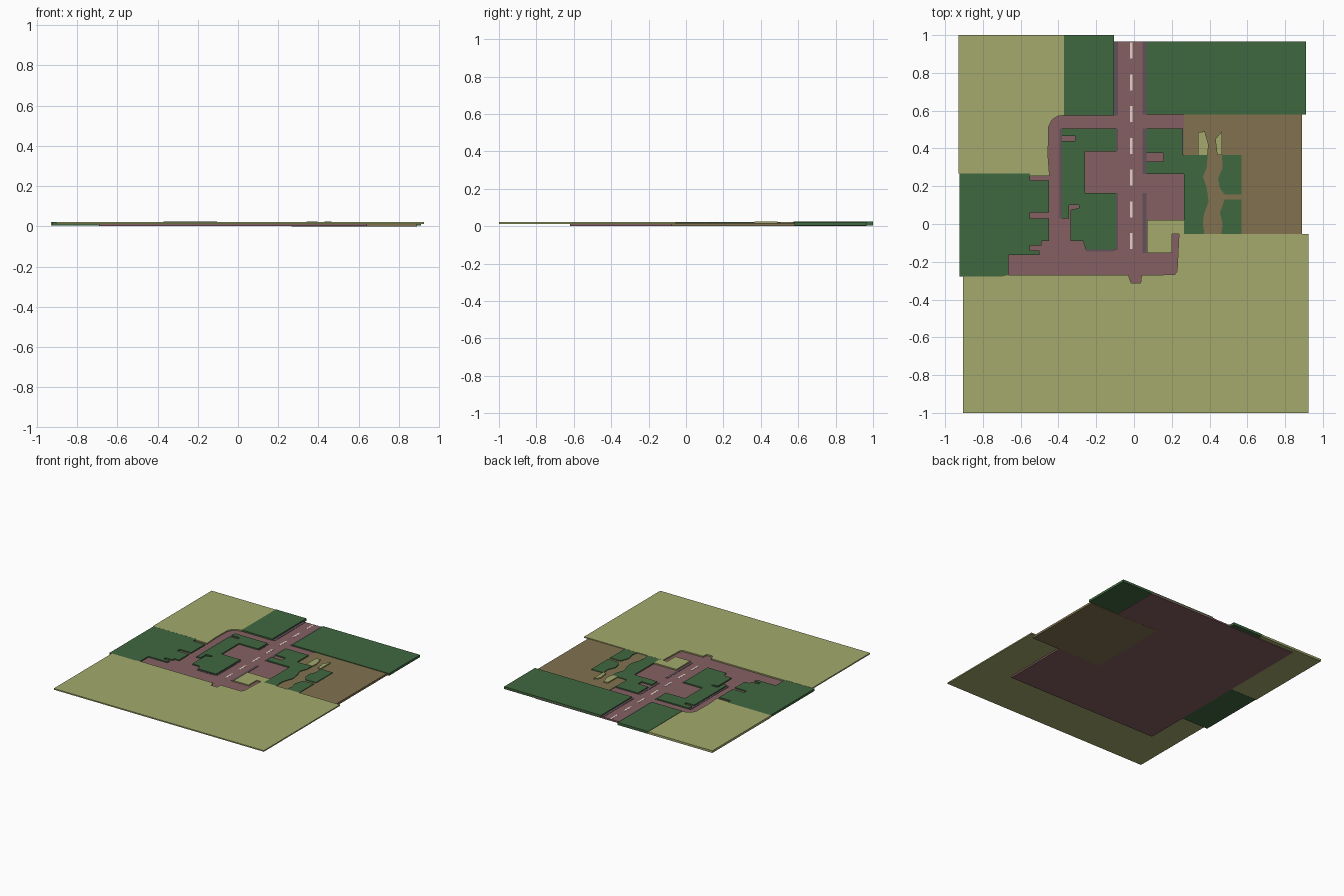
import bpy, bmesh


def material(name, rgb):
    m = bpy.data.materials.new(name)
    m.diffuse_color = [(c / 255) ** 2.2 for c in rgb] + [1]
    return m


PINK = material("paving_pink", (133, 96, 98))
GREY = material("kerb_grey", (98, 82, 90))
WHITE = material("line_cream", (228, 208, 200))
GREEN = material("dark_grass", (66, 104, 66))
OLIVE = material("light_grass", (162, 168, 108))
BROWN = material("dirt", (128, 113, 80))


def slab(name, points, z0, z1, mat):
    """Flat plate: polygon outline extruded from z0 to z1."""
    bm = bmesh.new()
    face = bm.faces.new([bm.verts.new((x, y, z0)) for x, y in points])
    ext = bmesh.ops.extrude_face_region(bm, geom=[face], use_keep_orig=True)
    top = [v for v in ext["geom"] if isinstance(v, bmesh.types.BMVert)]
    bmesh.ops.translate(bm, vec=(0, 0, z1 - z0), verts=top)
    bmesh.ops.recalc_face_normals(bm, faces=bm.faces)
    me = bpy.data.meshes.new(name)
    bm.to_mesh(me)
    bm.free()
    me.materials.append(mat)
    ob = bpy.data.objects.new(name, me)
    bpy.context.collection.objects.link(ob)
    return ob


def rect(x0, x1, y0, y1):
    return [(x0, y0), (x1, y0), (x1, y1), (x0, y1)]


ROAD, TOP = 0.013, 0.022

# paved base under everything, and the dirt yard
slab("paved_base", rect(-.69, .64, -.62, .965), 0.001, ROAD, PINK)
slab("dirt_yard", rect(.265, .89, -.08, .58), 0, 0.017, BROWN)

# outer grass plates
slab("north_east_lawn", rect(.065, .91, .58, .965), .004, TOP, GREEN)
slab("north_lawn", rect(-.37, -.105, .575, 1), .005, .0245, GREEN)
slab("north_west_field", [
    (-.93, 1), (-.37, 1), (-.37, .575), (-.405, .57), (-.435, .55), (-.452, .515),
    (-.455, .36), (-.447, .255), (-.55, .255), (-.55, .268), (-.93, .268)], .005, TOP, OLIVE)
slab("west_lawn", [
    (-.925, .27), (-.55, .27), (-.55, .23), (-.45, .23), (-.45, .06), (-.55, .06),
    (-.55, .03), (-.45, .03), (-.45, -.09), (-.49, -.09), (-.49, -.115), (-.55, -.115),
    (-.55, -.14), (-.5, -.14), (-.5, -.165), (-.665, -.165), (-.665, -.278),
    (-.925, -.278)], .004, .0215, GREEN)
slab("south_field", [
    (-.905, -1), (.925, -1), (.925, -.053), (.238, -.053), (.228, -.25), (.215, -.268),
    (.04, -.27), (.035, -.312), (-.015, -.312), (-.03, -.27), (-.665, -.27),
    (-.7, -.278), (-.905, -.278)], ROAD, .0225, OLIVE)
slab("corner_patch", [
    (.07, -.153), (.2, -.153), (.2, -.053), (.265, -.053), (.265, .02), (.07, .02)],
    .008, TOP, OLIVE)

# grass blocks between the streets
slab("west_block_lawn", [
    (-.38, .505), (-.095, .505), (-.095, .385), (-.26, .385), (-.26, .165), (-.095, .165),
    (-.095, -.135), (-.255, -.135), (-.27, -.09), (-.335, -.09), (-.335, .075),
    (-.29, .085), (-.29, .1), (-.345, .1), (-.345, .03), (-.38, .03), (-.38, .44),
    (-.31, .44), (-.31, .465), (-.38, .465)], .008, TOP, GREEN)
slab("east_block_lawn", [
    (.065, .505), (.26, .505), (.26, .365), (.39, .365), (.385, .3), (.365, .25),
    (.385, .19), (.395, .12), (.37, .05), (.365, 0), (.375, -.07), (.265, -.07),
    (.265, .265), (.065, .265), (.065, .33), (.155, .33), (.155, .375), (.065, .375)],
    .008, TOP, GREEN)
slab("path_lawn_upper", [
    (.465, .365), (.57, .365), (.57, .155), (.48, .155), (.455, .19), (.445, .24), (.47, .3)],
    .008, TOP, GREEN)
slab("path_lawn_lower", [
    (.48, .13), (.57, .13), (.57, -.08), (.46, -.07), (.47, 0), (.455, .06)],
    .008, TOP, GREEN)
slab("path_verge_left", [
    (.34, .365), (.39, .365), (.395, .42), (.375, .49), (.34, .485)], .01, .025, OLIVE)
slab("path_verge_right", [
    (.44, .365), (.465, .365), (.465, .49), (.43, .45)], .01, .025, OLIVE)

# raised kerbs along the main road and the side street
kerbs = [(-.105, -.085, .575, .965), (-.105, -.085, .385, .505), (-.105, -.085, -.135, .165),
         (.045, .065, .58, .965), (.045, .065, .265, .505), (.045, .065, -.153, .165),
         (-.395, -.38, .03, .505), (-.255, -.105, -.145, -.135)]
for i, k in enumerate(kerbs):
    slab(f"kerb_{i + 1}", rect(*k), .008, ROAD + .002, GREY)

# dashed centre line
for i in range(7):
    y = .96 - i * .168
    slab(f"lane_dash_{i + 1}", rect(-.022, -.008, y - .085, y), .01, ROAD + .001, WHITE)
